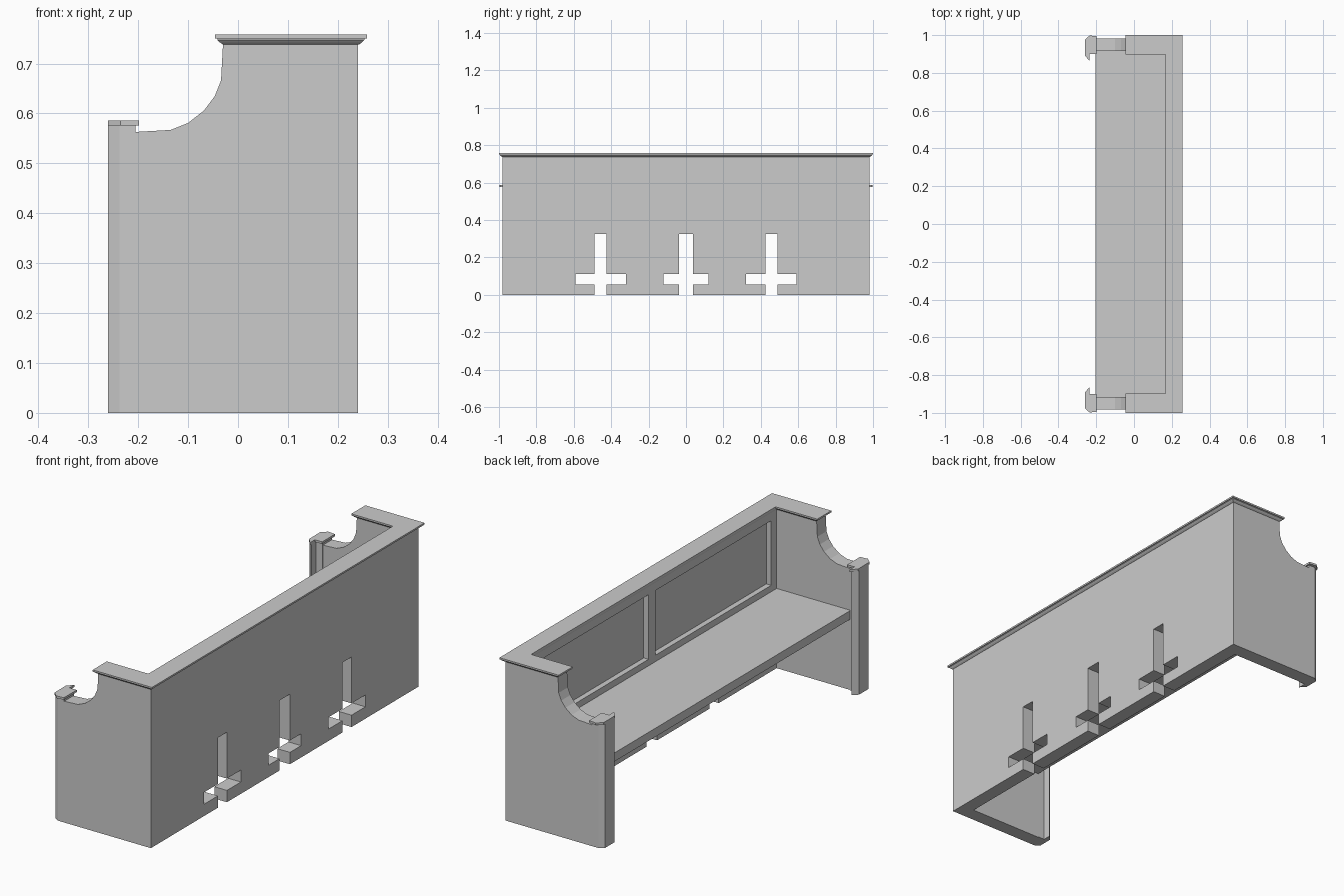
import bpy, bmesh

if "Cube" in bpy.data.objects:
    bpy.data.objects.remove(bpy.data.objects["Cube"])


def loft(name, rings):
    """Closed solid through a stack of equal-length vertex rings."""
    bm = bmesh.new()
    rows = [[bm.verts.new(p) for p in ring] for ring in rings]
    n = len(rows[0])
    for a, b in zip(rows, rows[1:]):
        for i in range(n):
            j = (i + 1) % n
            bm.faces.new((a[i], a[j], b[j], b[i]))
    bm.faces.new(rows[0][::-1])
    bm.faces.new(rows[-1])
    bmesh.ops.recalc_face_normals(bm, faces=bm.faces)
    mesh = bpy.data.meshes.new(name)
    bm.to_mesh(mesh)
    bm.free()
    obj = bpy.data.objects.new(name, mesh)
    bpy.context.collection.objects.link(obj)
    return obj


def prism(name, outline, axis, lo, hi):
    """Extrude a 2D outline along x, y or z."""
    place = {"x": lambda p, t: (t, p[0], p[1]),
             "y": lambda p, t: (p[0], t, p[1]),
             "z": lambda p, t: (p[0], p[1], t)}[axis]
    return loft(name, [[place(p, t) for p in outline] for t in (lo, hi)])


def rect(a0, a1, b0, b1):
    return [(a0, b0), (a1, b0), (a1, b1), (a0, b1)]


BACK, BACK_IN = 0.24, 0.175
SIDE, SIDE_IN = 0.982, 0.915
TOP = 0.74

# Backrest with three cross-shaped slots open at the floor
outline = [(-SIDE_IN, TOP), (-SIDE_IN, 0)]
for c, half, arm in ((-0.457, 0.033, 0.135), (0, 0.038, 0.12), (0.457, 0.033, 0.135)):
    left = [(-half, 0), (-half, 0.055), (-arm, 0.055),
            (-arm, 0.11), (-half, 0.11), (-half, 0.325)]
    slot = left + [(-y, z) for y, z in reversed(left)]
    outline += [(c + y, z) for y, z in slot]
outline += [(SIDE_IN, 0), (SIDE_IN, TOP)]
back = prism("backrest", outline, "x", BACK_IN, BACK)

# Two sunken panels in the backrest
for s, label in ((-1, "left"), (1, "right")):
    y0, y1 = sorted((s * 0.025, s * 0.875))
    cutter = prism("panel_cutter_" + label, rect(y0, y1, 0.40, 0.70),
                   "x", BACK_IN - 0.05, BACK_IN + 0.025)
    cutter.hide_render = True
    cutter.hide_viewport = True
    mod = back.modifiers.new("sunken_panel_" + label, "BOOLEAN")
    mod.operation = "DIFFERENCE"
    mod.solver = "EXACT"
    mod.object = cutter

# Seat board
prism("seat", rect(-0.205, BACK_IN, -SIDE_IN, SIDE_IN), "z", 0.33, 0.37)

# Ends with scooped arms, front posts and post caps
end = [(BACK, 0), (BACK, TOP), (-0.03, TOP), (-0.034, 0.666), (-0.047, 0.634),
       (-0.068, 0.606), (-0.10, 0.581), (-0.135, 0.567), (-0.205, 0.563), (-0.205, 0)]
post = [(-0.26, 0.967), (-0.237, SIDE), (-0.205, SIDE), (-0.205, 0.912),
        (-0.237, 0.912), (-0.237, 0.875), (-0.26, 0.897)]
cap = [(-0.26, 0.975), (-0.235, 0.998), (-0.198, 0.994), (-0.198, 0.90),
       (-0.235, 0.90), (-0.235, 0.863), (-0.26, 0.892)]
for s, label in ((-1, "left"), (1, "right")):
    prism("end_panel_" + label, end, "y", s * SIDE_IN, s * SIDE)
    prism("front_post_" + label, [(x, s * y) for x, y in post], "z", 0, 0.576)
    prism("post_cap_" + label, [(x, s * y) for x, y in cap], "z", 0.576, 0.586)


# U-shaped moulded top rail
def rail_ring(o, z):
    half = [(BACK + o, SIDE + o), (-0.028 - o, SIDE + o),
            (-0.028 - o, SIDE_IN - o), (BACK_IN - 0.4 * o, SIDE_IN - o)]
    return [(x, y, z) for x, y in half] + [(x, -y, z) for x, y in reversed(half)]


loft("top_rail", [rail_ring(o, z) for o, z in (
    (0.002, 0.738), (0.008, 0.742), (0.013, 0.747), (0.013, 0.750), (0.018, 0.750), (0.018, 0.758))])
